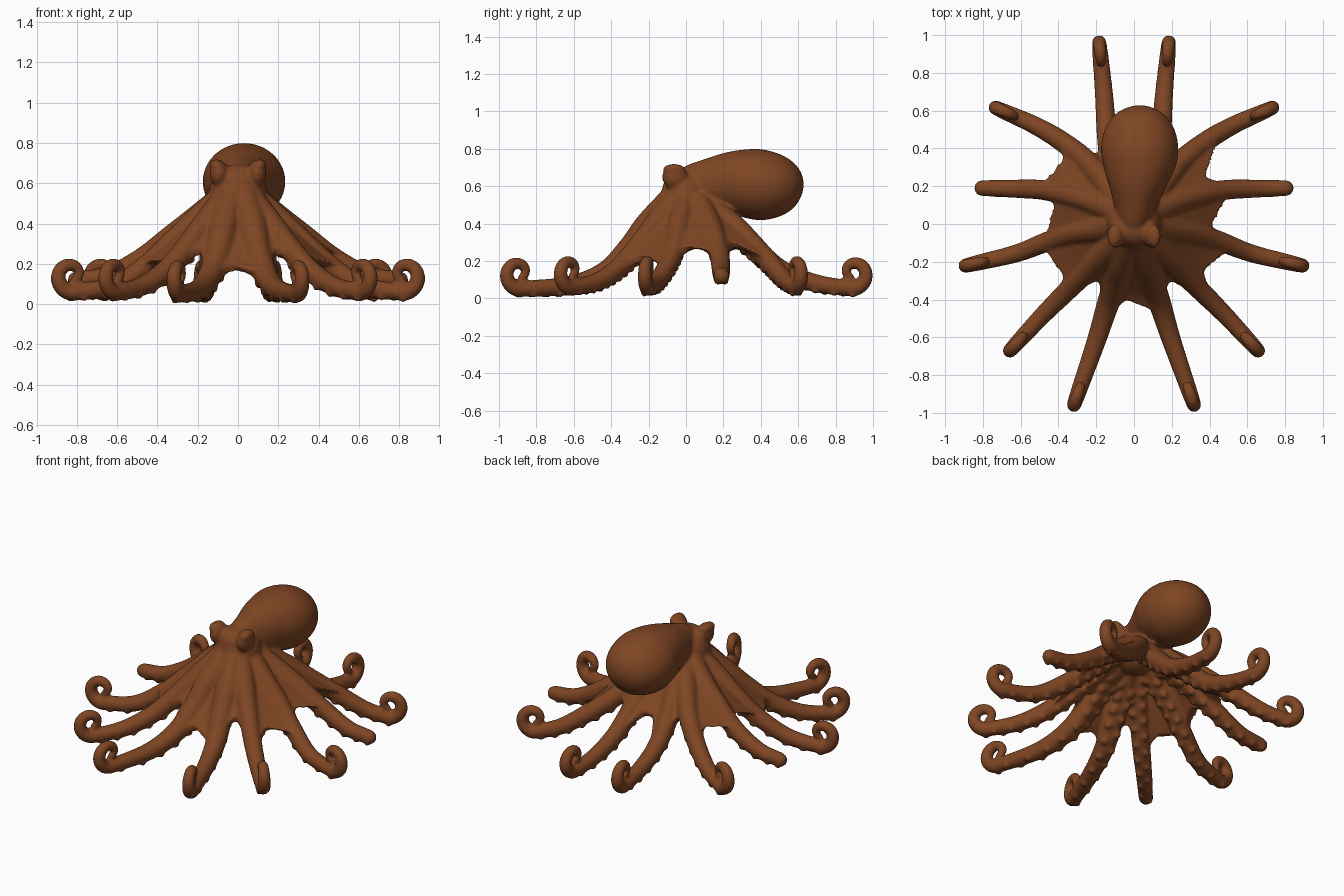
import bpy, bmesh, math
from mathutils import Vector, Matrix

if "Cube" in bpy.data.objects:
    bpy.data.objects.remove(bpy.data.objects["Cube"])

bm = bmesh.new()
UP = Vector((0, 0, 1))


def loft(rings):
    """Closed skin through equal-length rings, capped at both ends."""
    rows = [[bm.verts.new(p) for p in ring] for ring in rings]
    n = len(rows[0])
    for a, b in zip(rows, rows[1:]):
        for i in range(n):
            j = (i + 1) % n
            bm.faces.new((a[i], a[j], b[j], b[i]))
    bm.faces.new(rows[0][::-1])
    bm.faces.new(rows[-1])


def ball(centre, size, detail=3):
    m = Matrix.Translation(centre) @ Matrix.Diagonal((*size, 1))
    bmesh.ops.create_icosphere(bm, subdivisions=detail, radius=1, matrix=m)


def spline(pts, t):
    """Point on a smooth curve through pts, t counted in control points."""
    i = min(int(t), len(pts) - 2)
    f = t - i
    b, c = pts[i], pts[i + 1]
    a = pts[i - 1] if i > 0 else b * 2 - c
    d = pts[i + 2] if i + 2 < len(pts) else c * 2 - b
    return 0.5 * (2 * b + (c - a) * f + (2 * a - 5 * b + 4 * c - d) * f * f
                  + (3 * b - a - 3 * c + d) * f ** 3)


# Centre lines of the arms on one side, front to back
ARMS = [
    [(.03, -.07, .52), (.07, -.20, .39), (.095, -.30, .265), (.14, -.43, .14), (.20, -.62, .07), (.295, -.893, .05)],
    [(.06, -.06, .52), (.16, -.16, .40), (.25, -.25, .285), (.36, -.36, .165), (.48, -.48, .088), (.61, -.62, .058)],
    [(.08, .00, .52), (.20, -.03, .42), (.32, -.05, .31), (.45, -.09, .195), (.62, -.155, .09), (.825, -.205, .058)],
    [(.08, .06, .52), (.20, .11, .43), (.33, .15, .335), (.48, .18, .225), (.65, .187, .14), (.805, .19, .12)],
    [(.07, .10, .50), (.17, .24, .40), (.27, .35, .295), (.40, .45, .19), (.53, .525, .105), (.67, .588, .058)],
    [(.04, .12, .50), (.10, .25, .38), (.13, .38, .255), (.147, .52, .145), (.16, .70, .08), (.178, .893, .052)],
]


def arm(pts, curled, thick):
    path = [spline(pts, i / 8) for i in range(41)]
    radii = [(.070 - .0054 * i / 8) * (1 + (thick - 1) * (1 - (i / 40) ** 2)) for i in range(41)]
    heading = path[-1] - path[-3]
    heading.z = 0
    heading.normalize()
    if curled:
        # upward spiral at the end
        centre = path[-1] + UP * .085
        for k in range(1, 35):
            f = k / 34
            a = 5.8 * f
            path.append(centre + (.085 - .06 * f) * (heading * math.sin(a) - UP * math.cos(a)))
            radii.append(.043 - .023 * f)
    rings = []
    for i, (p, r) in enumerate(zip(path, radii)):
        t = (path[min(i + 1, len(path) - 1)] - path[max(i - 1, 0)]).normalized()
        h = Vector((t.x, t.y, 0)).normalized() if i < 40 else heading
        side = Vector((h.y, -h.x, 0))
        up = side.cross(t)
        rings.append([p + r * (side * math.cos(a) + up * math.sin(a))
                      for a in (math.tau * k / 14 for k in range(14))])
        # two staggered rows of suckers underneath
        if 5 < i < 42 and i % 2 == 0:
            s = 1 if i % 4 == 0 else -1
            q = p - up * r * .74 + side * s * r * .48
            ball(q, [r * .42] * 3, 2)
    loft(rings)
    ball(path[-1], [radii[-1]] * 3, 2)


right = [[Vector(p) for p in a] for a in ARMS]
left = [[Vector((-p.x, p.y, p.z)) for p in a] for a in right]
for group in (right, left):
    for n, pts in enumerate(group):
        arm(pts, n != 3, 1.18 if n == 0 else 1)


# Webbing between neighbouring arms, with scalloped edge
def web(a, b, reach):
    rings = []
    for k in range(17):
        top, low = [], []
        for j in range(13):
            u = j / 12
            t = (reach + (3.5 - reach) * abs(2 * u - 1) ** 2) * k / 16
            p = spline(a, t).lerp(spline(b, t), u) + UP * .018
            top.append(p + UP * .026)
            low.append(p - UP * .026)
        rings.append(top + low[::-1])
    loft(rings)


circle = right + left[::-1]
reach = [2.25, 2.75, 2.45, 2.4, 1.9]
reach = reach + [1.95] + reach[::-1] + [2.75]
for n in range(12):
    web(circle[n], circle[(n + 1) % 12], reach[n])

# Mantle: rounded sac behind the head (y, centre z, half width, half height)
MANTLE = [(-.06, .59, .06, .08), (0, .59, .085, .12), (.1, .602, .115, .143),
          (.2, .622, .152, .155), (.3, .615, .19, .18), (.4, .608, .205, .19),
          (.5, .605, .185, .167), (.57, .605, .14, .126), (.61, .608, .083, .075),
          (.628, .61, .025, .025)]
keys = [Vector(m) for m in MANTLE]
rings = []
for i in range(73):
    y, z, w, h = spline(keys, i / 8)
    x = .03 * min(1, max(0, y / .3))
    rings.append([(x + w * math.cos(a), y, z + h * math.sin(a))
                  for a in (math.tau * k / 40 for k in range(40))])
loft(rings)

# Head, brow, raised eyes and lids
ball((0, 0, .545), (.148, .135, .15))
ball((0, -.03, .61), (.122, .09, .085))
for s in (-1, 1):
    ball((s * .095, -.06, .65), (.045, .068, .068))
    ball((s * .120, -.07, .66), (.022, .036, .026))
    ball((s * .108, -.065, .69), (.034, .06, .03))

mesh = bpy.data.meshes.new("octopus_body")
bmesh.ops.recalc_face_normals(bm, faces=bm.faces)
bm.to_mesh(mesh)
bm.free()
body = bpy.data.objects.new("octopus_body", mesh)
bpy.context.collection.objects.link(body)

# Fuse all parts into one soft skin
fuse = body.modifiers.new("fuse", 'REMESH')
fuse.mode = 'VOXEL'
fuse.voxel_size = .009
fuse.use_smooth_shade = True
soften = body.modifiers.new("soften", 'SMOOTH')
soften.factor = .5
soften.iterations = 8

brown = bpy.data.materials.new("brown skin")
brown.diffuse_color = (.21, .06, .017, 1)
brown.use_nodes = True
brown.node_tree.nodes["Principled BSDF"].inputs["Base Color"].default_value = brown.diffuse_color
mesh.materials.append(brown)
